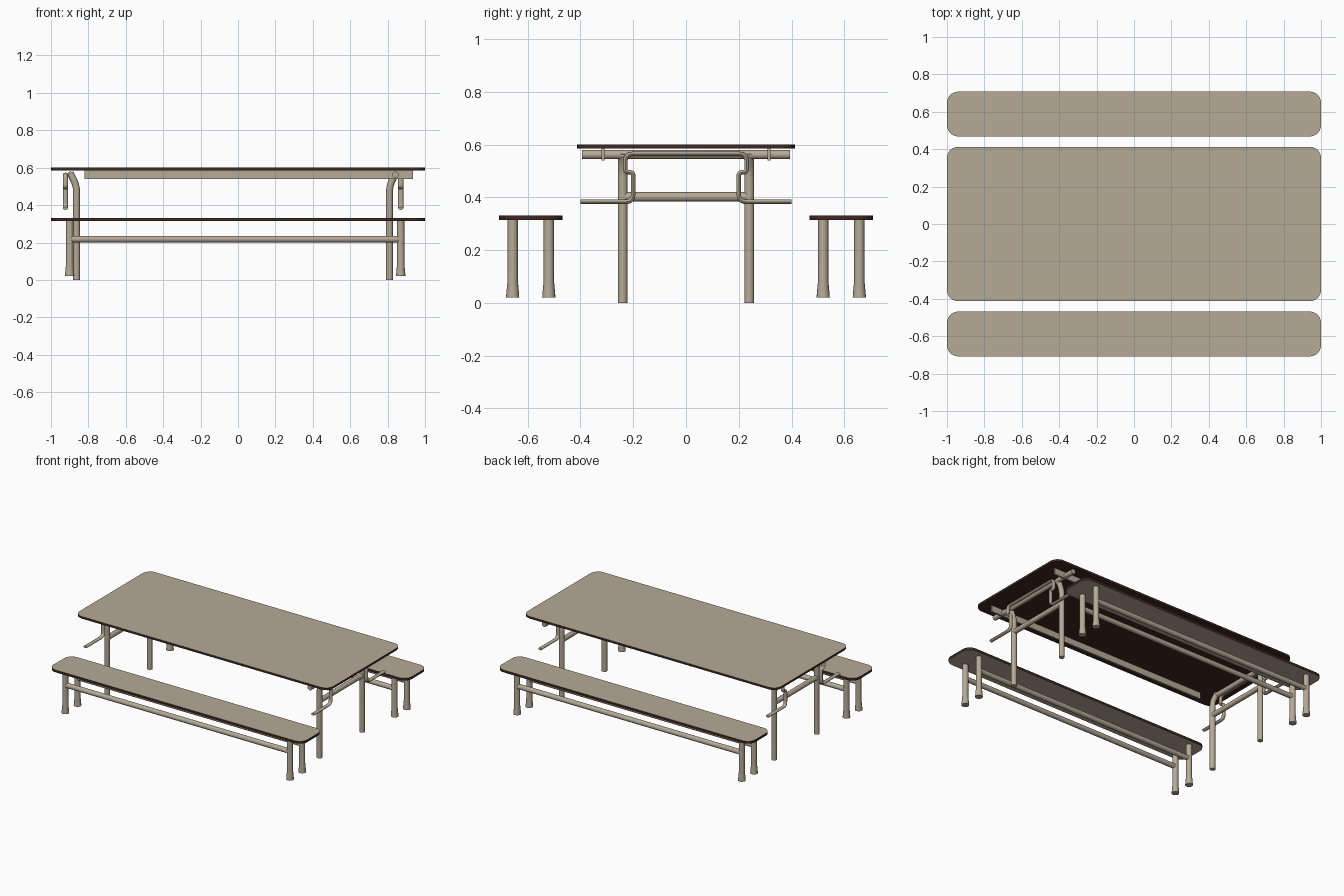
import bpy, bmesh, math
from mathutils import Vector

if "Cube" in bpy.data.objects:
    bpy.data.objects.remove(bpy.data.objects["Cube"])


def material(name, rgb):
    m = bpy.data.materials.new(name)
    m.diffuse_color = (*rgb, 1)
    m.use_nodes = True
    m.node_tree.nodes["Principled BSDF"].inputs["Base Color"].default_value = m.diffuse_color
    return m


TAN = material("warm tan", (0.47, 0.405, 0.31))
BROWN = material("dark brown", (0.050, 0.021, 0.016))


def finish(name, bm, mats, smooth=True):
    bmesh.ops.recalc_face_normals(bm, faces=bm.faces)
    me = bpy.data.meshes.new(name)
    bm.to_mesh(me)
    bm.free()
    for m in mats:
        me.materials.append(m)
    ob = bpy.data.objects.new(name, me)
    bpy.context.collection.objects.link(ob)
    if smooth:
        bpy.ops.object.select_all(action='DESELECT')
        ob.select_set(True)
        bpy.context.view_layer.objects.active = ob
        bpy.ops.object.shade_smooth_by_angle(angle=math.radians(40))
    return ob


def slab(name, yc, hy, z0, z1, dark_bottom, r=0.06):
    """Rounded board: tan top, brown rim"""
    bm = bmesh.new()
    ring = []
    for i, (sx, sy) in enumerate([(1, 1), (-1, 1), (-1, -1), (1, -1)]):
        for k in range(7):
            a = math.radians(90 * i + 15 * k)
            ring.append(bm.verts.new((sx * (1 - r) + r * math.cos(a),
                                      yc + sy * (hy - r) + r * math.sin(a), z0)))
    f = bm.faces.new(ring)
    ext = bmesh.ops.extrude_face_region(bm, geom=[f], use_keep_orig=True)
    for v in ext["geom"]:
        if isinstance(v, bmesh.types.BMVert):
            v.co.z = z1
    bmesh.ops.recalc_face_normals(bm, faces=bm.faces)
    for f in bm.faces:
        if abs(f.normal.z) < 0.5 or (f.normal.z < 0 and dark_bottom):
            f.material_index = 1
    return finish(name, bm, [TAN, BROWN])


def tube(name, pts, radii, sides=16, wide=1.0):
    """Capped tube swept along points; radii is a number or one per point"""
    pts = [Vector(p) for p in pts]
    if not isinstance(radii, (list, tuple)):
        radii = [radii] * len(pts)
    bm = bmesh.new()
    rings = []
    ref = None
    for i, p in enumerate(pts):
        a, b = pts[max(i - 1, 0)], pts[min(i + 1, len(pts) - 1)]
        t = (b - a).normalized()
        if ref is None:
            ref = Vector((1, 0, 0)) if abs(t.x) < 0.7 else Vector((0, 1, 0))
        u = (ref - t * ref.dot(t)).normalized()
        v = t.cross(u)
        ref = u
        rings.append([bm.verts.new(p + radii[i] * (wide * u * math.cos(s) + v * math.sin(s)))
                      for s in [2 * math.pi * k / sides for k in range(sides)]])
    for r0, r1 in zip(rings, rings[1:]):
        for k in range(sides):
            bm.faces.new((r0[k], r0[(k + 1) % sides], r1[(k + 1) % sides], r1[k]))
    bm.faces.new(rings[0])
    bm.faces.new(rings[-1])
    return finish(name, bm, [TAN])


def rounded(pts, r, n=5):
    """Round the corners of a polyline"""
    pts = [Vector(p) for p in pts]
    out = [pts[0]]
    for a, b, c in zip(pts, pts[1:], pts[2:]):
        d = min(r, 0.48 * (a - b).length, 0.48 * (c - b).length)
        p, q = b + (a - b).normalized() * d, b + (c - b).normalized() * d
        for k in range(n + 1):
            t = k / n
            out.append(p * (1 - t) ** 2 + b * 2 * t * (1 - t) + q * t * t)
    return out + [pts[-1]]


def box(name, lo, hi):
    bm = bmesh.new()
    bmesh.ops.create_cube(bm, size=1)
    for v in bm.verts:
        for i in range(3):
            v.co[i] = hi[i] if v.co[i] > 0 else lo[i]
    return finish(name, bm, [TAN], False)


# Boards
slab("table_top", 0, 0.413, 0.585, 0.60, True)
for s, side in ((-1, "front"), (1, "back")):
    slab(side + "_bench_seat", s * 0.588, 0.12, 0.315, 0.332, False)
    # Bench legs with flared feet, and the long rails joining them
    for y, tag in ((0.52, "inner"), (0.657, "outer")):
        for x, end in ((-0.90, "left"), (0.87, "right")):
            tube(f"{side}_bench_{tag}_{end}_leg",
                 [(x, s * y, z) for z in (0.02, 0.03, 0.085, 0.318)],
                 [0.025, 0.0245, 0.0195, 0.0195])
        tube(f"{side}_bench_{tag}_rail", [(-0.90, s * y, 0.218), (0.87, s * y, 0.218)], 0.0175)
    # Table apron rails
    box(side + "_apron_rail", (-0.82, s * 0.315 - 0.006, 0.54), (0.935, s * 0.315 + 0.006, 0.585))

# Table leg frames, bent outwards at the top
for x, d, end in ((-0.863, -1, "left"), (0.81, 1, "right")):
    for s, side in ((-1, "front"), (1, "back")):
        y = 0.24 * s
        tube(f"{side}_{end}_table_leg",
             rounded([(x, y, 0), (x, y, 0.505), (x + d * 0.035, y, 0.572)], 0.04), 0.0185)
    tube(end + "_leg_brace", [(x, -0.24, 0.402), (x, 0.24, 0.402)], 0.0175)
    h = 0.395 if d > 0 else 0.25
    xt = x + d * 0.032
    tube(end + "_cross_tube", [(xt, -h, 0.562), (xt, h, 0.562)], 0.0175)
    # Bench carrying hook: one bent rod, symmetric about the middle
    xh = x + d * 0.06
    half = [(0.40, 0.383), (0.20, 0.383), (0.20, 0.495), (0.23, 0.495), (0.23, 0.565)]
    path = [(xh, -a, z) for a, z in half] + [(xh, a, z) for a, z in reversed(half)]
    tube(end + "_bench_hook", rounded(path, 0.03), 0.0085, 12, 1.6)
